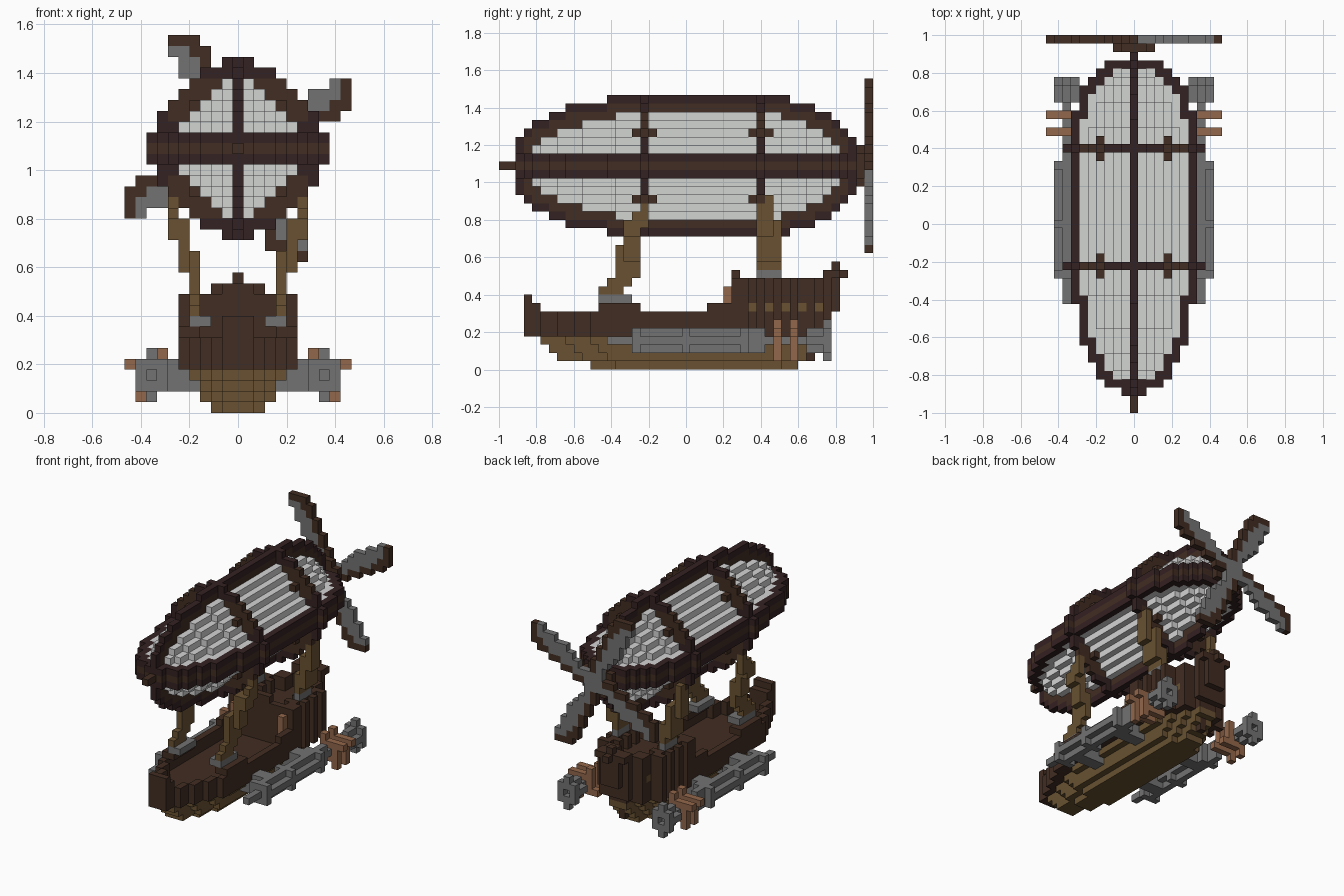
import bpy
import bmesh
from mathutils import Vector

if "Cube" in bpy.data.objects:
    bpy.data.objects.remove(bpy.data.objects["Cube"])

UNIT = 2 / 45      # edge of one block
MID = 24           # block height of the balloon axis
COLOURS = {
    "canvas white": (0.65, 0.66, 0.65),
    "iron grey": (0.17, 0.17, 0.17),
    "timber brown": (0.053, 0.026, 0.016),
    "dark frame": (0.034, 0.015, 0.016),
    "oak": (0.14, 0.083, 0.031),
    "copper": (0.29, 0.135, 0.07),
}
WHITE, GREY, BROWN, DARK, OAK, COPPER = range(6)
materials = []
for label, rgb in COLOURS.items():
    mat = bpy.data.materials.new(label)
    mat.use_nodes = True
    mat.diffuse_color = (*rgb, 1)
    shader = mat.node_tree.nodes["Principled BSDF"]
    shader.inputs["Base Color"].default_value = (*rgb, 1)
    shader.inputs["Roughness"].default_value = 0.9
    materials.append(mat)


def box(part, colour, xs, ys, zs, mirror=False):
    """Fill an inclusive block range; optionally repeat it on the other side."""
    for x in range(xs[0], xs[1] + 1):
        for y in range(ys[0], ys[1] + 1):
            for z in range(zs[0], zs[1] + 1):
                part[x, y, z] = colour
                if mirror:
                    part[-x, y, z] = colour


def build(name, part):
    """Turn blocks into a mesh holding only the exposed faces."""
    bm = bmesh.new()
    corners = {}

    def corner(p):
        key = tuple(round(c * 2) for c in p)
        if key not in corners:
            corners[key] = bm.verts.new(
                (p.x * UNIT, (p.y - 22) * UNIT, (p.z + 0.5) * UNIT))
        return corners[key]

    for cell, colour in part.items():
        centre = Vector(cell)
        for axis in range(3):
            for sign in (-1, 1):
                n = Vector((0, 0, 0))
                n[axis] = sign
                if tuple(int(c) for c in centre + n) in part:
                    continue
                u = Vector((0, 0, 0))
                u[(axis + 1) % 3] = 0.5
                w = n.cross(u)
                mid = centre + n / 2
                face = bm.faces.new([corner(mid + a * u + b * w) for a, b in
                                     ((-1, -1), (1, -1), (1, 1), (-1, 1))])
                face.material_index = colour
    mesh = bpy.data.meshes.new(name)
    bm.to_mesh(mesh)
    bm.free()
    for mat in materials:
        mesh.materials.append(mat)
    obj = bpy.data.objects.new(name, mesh)
    bpy.context.collection.objects.link(obj)


# Balloon envelope: eight-sided slices, wide in the middle
envelope = {}
spans = {2: (4, 40), 3: (5, 39), 4: (7, 38), 5: (10, 36), 6: (14, 33)}
for r, (first, last) in spans.items():
    for x in range(-r, r + 1):
        for z in range(-r, r + 1):
            if abs(x) + abs(z) <= r + 1:
                box(envelope, WHITE, (x, x), (first, last), (MID + z, MID + z))

# Level rim: three layers with a brown middle, canvas inside its outline
outline, rim = {}, {}
rim_starts = [2, 2, 3, 3, 4, 6, 8, 13]
rim_ends = [41, 41, 41, 41, 40, 39, 38, 35]
for x, (first, last) in enumerate(zip(rim_starts, rim_ends)):
    box(outline, DARK, (x, x), (first, last), (MID, MID), True)
for x, y, z in outline:
    around = [(x + a, y + b, z) for a in (-1, 0, 1) for b in (-1, 0, 1)]
    inside = all(cell in outline for cell in around)
    for layer in (-1, 0, 1):
        if inside:
            envelope[x, y, z + layer] = WHITE
        else:
            rim[x, y, z + layer] = DARK if layer else BROWN
build("balloon_envelope", envelope)
build("balloon_rim", rim)

# Upright keel frame: dark edge around a brown web
keel = {}
keel_starts = [2, 2, 2, 2, 3, 4, 6, 8, 13]
keel_ends = [42, 42, 42, 42, 41, 40, 39, 37, 34]
for step, (first, last) in enumerate(zip(keel_starts, keel_ends)):
    for z in (MID - step, MID + step):
        box(keel, BROWN, (0, 0), (first, last), (z, z))
for x, y, z in list(keel):
    beside = [(x, y - 1, z), (x, y + 1, z), (x, y, z - 1), (x, y, z + 1)]
    if any(cell not in keel for cell in beside):
        keel[x, y, z] = DARK
# Brown stripe and nose spike on the level of the rim
box(keel, BROWN, (0, 0), (0, 42), (MID, MID))
build("balloon_keel", keel)

# Two hoops around the balloon, with brackets on the diagonals
for name, y in (("front_hoop", 17), ("rear_hoop", 31)):
    hoop = {}
    for x in range(-8, 9):
        for z in range(-8, 9):
            d = x * x + z * z
            tip = max(abs(x), abs(z)) == 8 and min(abs(x), abs(z)) <= 1
            if (abs(x) + abs(z) > 7 or abs(x) == 7 or abs(z) == 7) and (d <= 60 or tip):
                inner = d <= 52 and abs(z) > 2 and abs(x) > 1
                hoop[x, y, MID + z] = BROWN if inner or z == 0 else DARK
    for z in (MID - 4, MID + 4):
        for beside in (y - 1, y + 1):
            box(hoop, BROWN, (4, 4), (beside, beside), (z, z), True)
    build(name, hoop)

# Propeller: one blade turned four times around the hub
propeller = {}
blade = [  # height, left end, last grey block, right end
    (10, -6, -7, -4), (9, -6, -5, -3), (8, -5, -4, -3), (7, -5, -3, -2),
    (6, -4, -3, -2), (5, -4, -2, -1), (4, -3, -2, -1), (3, -2, -1, 0),
    (2, -1, -1, 0)]
for height, left, grey_end, right in blade:
    for x in range(left, right + 1):
        a, b = x, height
        for turn in range(4):
            propeller[a, 44, MID + b] = GREY if x <= grey_end else BROWN
            a, b = -b, a
for x in range(-2, 3):
    for z in range(-2, 3):
        if x * x + z * z <= 5:
            propeller[x, 43, MID + z] = BROWN
box(propeller, GREY, (-1, 1), (44, 44), (MID - 1, MID + 1))
build("propeller", propeller)

# Hull: oak bottom
hull = {}
for z, half, first, last in ((0, 2, 11, 35), (1, 3, 7, 36), (2, 3, 6, 37), (3, 4, 5, 38)):
    for y in range(first, last + 1):
        wide = min(half, 1 + (y - first) // 3, 1 + (last - y) // 2)
        if y < 14:
            wide = min(wide, 3)
        box(hull, OAK, (-wide, wide), (y, y), (z, z))


def hull_half(y):
    """Half width of the sides; the stern has a rib on every second block."""
    half = min(5, 1 + (y - 3) // 2, max(2, 40 - y))
    return half - 1 if y > 28 and y % 2 == 0 else half


# Hull: brown sides, sunken decks and raised stern
STERN = 28
for y in range(3, 41):
    half = hull_half(y)
    bottom = 4 if y < 39 else 5 if y < 40 else 7
    top = 10 if y >= STERN else 6
    inner = half - 1 if y > STERN else half
    box(hull, BROWN, (-half, half), (y, y), (bottom, top - 2))
    box(hull, BROWN, (inner, half), (y, y), (top - 1, top), True)
    if y in (3, 4, STERN, 39, 40):
        box(hull, BROWN, (-half, half), (y, y), (top - 1, top))
    if y > STERN and y % 2 == 0 and y < 40:    # portholes between the ribs
        box(hull, OAK, (half, half), (y, y), (7, 7), True)
box(hull, BROWN, (-1, 1), (3, 3), (7, 8))
box(hull, BROWN, (-1, 1), (4, 4), (7, 7))
box(hull, BROWN, (4, 5), (12, 16), (7, 7), True)
box(hull, BROWN, (5, 5), (25, 27), (7, 7), True)
box(hull, COPPER, (4, 4), (27, 27), (7, 9), True)
box(hull, BROWN, (-1, 1), (STERN, STERN), (11, 11))
box(hull, BROWN, (-2, 2), (39, 40), (11, 11))
box(hull, BROWN, (0, 0), (40, 40), (12, 12))
box(hull, BROWN, (0, 0), (41, 41), (11, 11))
box(hull, BROWN, (0, 0), (37, 37), (1, 3))
build("hull", hull)

# Posts that carry the hull: x range, y range, z range
posts = {
    "front_posts": [((6, 6), (17, 17), (19, 20)), ((6, 6), (16, 17), (17, 18)),
                    ((5, 6), (15, 16), (16, 17)), ((5, 5), (15, 16), (13, 15)),
                    ((4, 4), (14, 16), (11, 14)), ((4, 4), (13, 15), (10, 10)),
                    ((4, 4), (12, 14), (9, 9))],
    "rear_posts": [((6, 6), (31, 32), (16, 20)), ((5, 5), (31, 33), (13, 17)),
                   ((4, 4), (31, 33), (12, 14))],
}
for name, pieces in posts.items():
    part = {}
    for xs, ys, zs in pieces:
        box(part, OAK, xs, ys, zs, True)
    if name == "front_posts":
        box(part, GREY, (3, 4), (12, 15), (8, 8), True)
    else:
        box(part, GREY, (4, 4), (31, 33), (11, 11), True)
    build(name, part)

# Side engines: barrel, struts, copper pinwheels and tail ring
engines = {}
box(engines, GREY, (8, 8), (13, 38), (3, 3), True)
box(engines, GREY, (7, 9), (16, 29), (3, 3), True)
box(engines, GREY, (8, 8), (16, 31), (2, 4), True)
for y in (16, 22, 29):
    box(engines, GREY, (7, 9), (y, y), (2, 4), True)
for y in (18, 27):
    box(engines, GREY, (4, 7), (y, y + 1), (2, 4), True)
box(engines, GREY, (7, 9), (37, 38), (3, 3), True)
box(engines, GREY, (8, 8), (37, 38), (2, 4), True)
box(engines, GREY, (7, 7), (39, 39), (2, 4), True)
box(engines, GREY, (9, 9), (39, 39), (2, 4), True)
for z in (1, 4):
    box(engines, GREY, (8, 8), (39, 39), (z, z + 1), True)
for y in (33, 35):
    for a, b in ((0, 1), (-1, 1), (-1, 2)):
        for turn in range(4):
            box(engines, COPPER, (8 + a,) * 2, (y, y), (3 + b,) * 2, True)
            a, b = b, -a
build("side_engines", engines)
